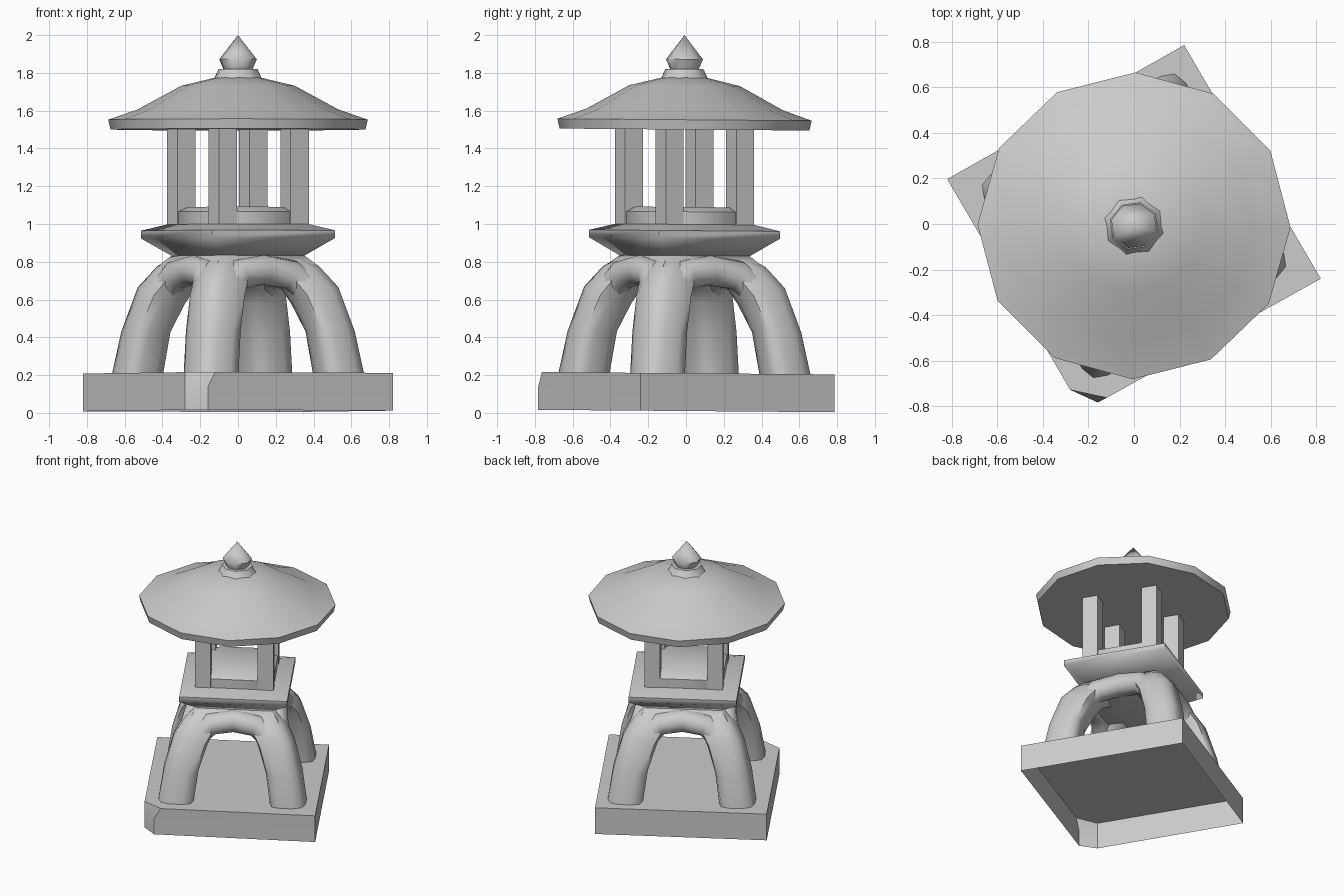
import bpy, bmesh, math
from mathutils import Vector, Matrix

if "Cube" in bpy.data.objects:
    bpy.data.objects.remove(bpy.data.objects["Cube"], do_unlink=True)

stone = bpy.data.materials.new("grey_stone")
stone.use_nodes = True
stone.diffuse_color = (0.6, 0.6, 0.6, 1)
stone.node_tree.nodes["Principled BSDF"].inputs["Base Color"].default_value = (0.6, 0.6, 0.6, 1)

TURN = math.radians(75)      # the square parts stand with one corner at this angle
LEAN = Matrix(((1, 0, 0, 0), (0, 1, 0, -0.008), (0, -0.008, 1, 0), (0, 0, 0, 1)))
QUARTERS = [TURN + i * math.pi / 2 for i in range(4)]


def loft(name, rings, open_bottom=False, smooth=58):
    """Skin a list of point rings and cap the ends."""
    bm = bmesh.new()
    loops = [[bm.verts.new(LEAN @ Vector(p)) for p in ring] for ring in rings]
    for a, b in zip(loops, loops[1:]):
        for i in range(len(a)):
            j = (i + 1) % len(a)
            bm.faces.new((a[i], a[j], b[j], b[i]))
    if not open_bottom:
        bm.faces.new(loops[0][::-1])
    bm.faces.new(loops[-1])
    bmesh.ops.remove_doubles(bm, verts=bm.verts, dist=0.0005)
    bmesh.ops.recalc_face_normals(bm, faces=bm.faces)
    mesh = bpy.data.meshes.new(name)
    bm.to_mesh(mesh)
    bm.free()
    mesh.materials.append(stone)
    obj = bpy.data.objects.new(name, mesh)
    bpy.context.collection.objects.link(obj)
    bpy.ops.object.select_all(action='DESELECT')
    obj.select_set(True)
    bpy.context.view_layer.objects.active = obj
    bpy.ops.object.shade_smooth_by_angle(angle=math.radians(smooth))


def ring(r, z, angles, centre=(0, 0)):
    return [(centre[0] + r * math.cos(a), centre[1] + 0.98 * r * math.sin(a), z) for a in angles]


def around(sides, turn=TURN):
    return [turn + 2 * math.pi * i / sides for i in range(sides)]


def lathe(name, profile, angles, centre=(0, 0)):
    loft(name, [ring(r, z, angles, centre) for r, z in profile])


# Hollow base slab with one chipped corner
def base_ring(z, chip_x, chip_y):
    return [(0.22, 0.793, z), (-0.82, 0.205, z), (-0.28, -0.72, z),
            (chip_x, chip_y, z), (0.82, -0.232, z)]


loft("base", [base_ring(0.01, -0.16, -0.775), base_ring(0.13, -0.16, -0.775),
              base_ring(0.21, -0.12, -0.755)], open_bottom=True, smooth=15)


# Four curved legs: outer and inner edge of each section as (radius, height)
def soft(v):
    return math.copysign(abs(v) ** 1.4, v)


LEG = [((0.69, 0.21), (0.41, 0.21)), ((0.64, 0.43), (0.37, 0.43)),
       ((0.55, 0.665), (0.29, 0.58)), ((0.445, 0.775), (0.24, 0.65)),
       ((0.34, 0.83), (0.14, 0.7))]
for n, a in enumerate(QUARTERS):
    rot = Matrix.Rotation(a, 3, 'Z')
    rings = []
    for (ro, zo), (ri, zi) in LEG:
        mid = Vector(((ro + ri) / 2, 0, (zo + zi) / 2))
        half = Vector(((ro - ri) / 2, 0, (zo - zi) / 2))
        side = Vector((0, 0.15, 0))
        rings.append([rot @ (mid + half * soft(math.cos(t)) + side * soft(math.sin(t)))
                      for t in around(12, 0)])
    loft(f"leg_{n + 1}", rings)

# Arched beams between neighbouring legs
HALF = [(0.355, 0.355, 0.43), (0.28, 0.32, 0.62), (0.16, 0.285, 0.73)]
ARCH = [(-s, o, z) for s, o, z in HALF] + [(0, 0.27, 0.755)] + HALF[::-1]
for n, a in enumerate(QUARTERS):
    rot = Matrix.Rotation(a + math.pi / 4, 3, 'Z')
    path = [Vector((o, s, z)) for s, o, z in ARCH]
    rings = []
    for i, p in enumerate(path):
        t = (path[min(i + 1, len(path) - 1)] - path[max(i - 1, 0)]).normalized()
        u = Vector((1, 0, 0))
        u = (u - t * u.dot(t)).normalized()
        v = t.cross(u)
        rings.append([rot @ (p + 0.08 * (u * math.cos(k) + v * math.sin(k)))
                      for k in around(12, 0)])
    loft(f"arch_{n + 1}", rings)

# Square top joining the legs, and the platform on it
lathe("leg_top", [(0.37, 0.685), (0.48, 0.72), (0.445, 0.775), (0.36, 0.835)], around(4))
lathe("platform", [(0.36, 0.83), (0.533, 0.925), (0.533, 0.965), (0.39, 0.998)], around(4))

# Low eight-sided plinth filling the space between the pillars
SPREAD = math.radians(30.6)
corners = [a + math.pi / 4 + s for a in QUARTERS for s in (-SPREAD, SPREAD)]
lathe("plinth", [(0.314, 0.98), (0.314, 1.065), (0.265, 1.09)], corners)

# Four square pillars
for n, a in enumerate(QUARTERS):
    lathe(f"pillar_{n + 1}", [(0.078, 0.97), (0.078, 1.51)], around(4),
          centre=(0.31 * math.cos(a), 0.305 * math.sin(a)))

# Twelve-sided roof, collar and pointed finial
lathe("roof", [(0.675, 1.5), (0.687, 1.552), (0.53, 1.607), (0.3, 1.732), (0.12, 1.775)],
      around(12, -0.01))
lathe("collar", [(0.15, 1.757), (0.128, 1.775), (0.107, 1.82)], around(8))
lathe("finial", [(0.078, 1.815), (0.103, 1.872), (0.0, 2.0)], around(8))
